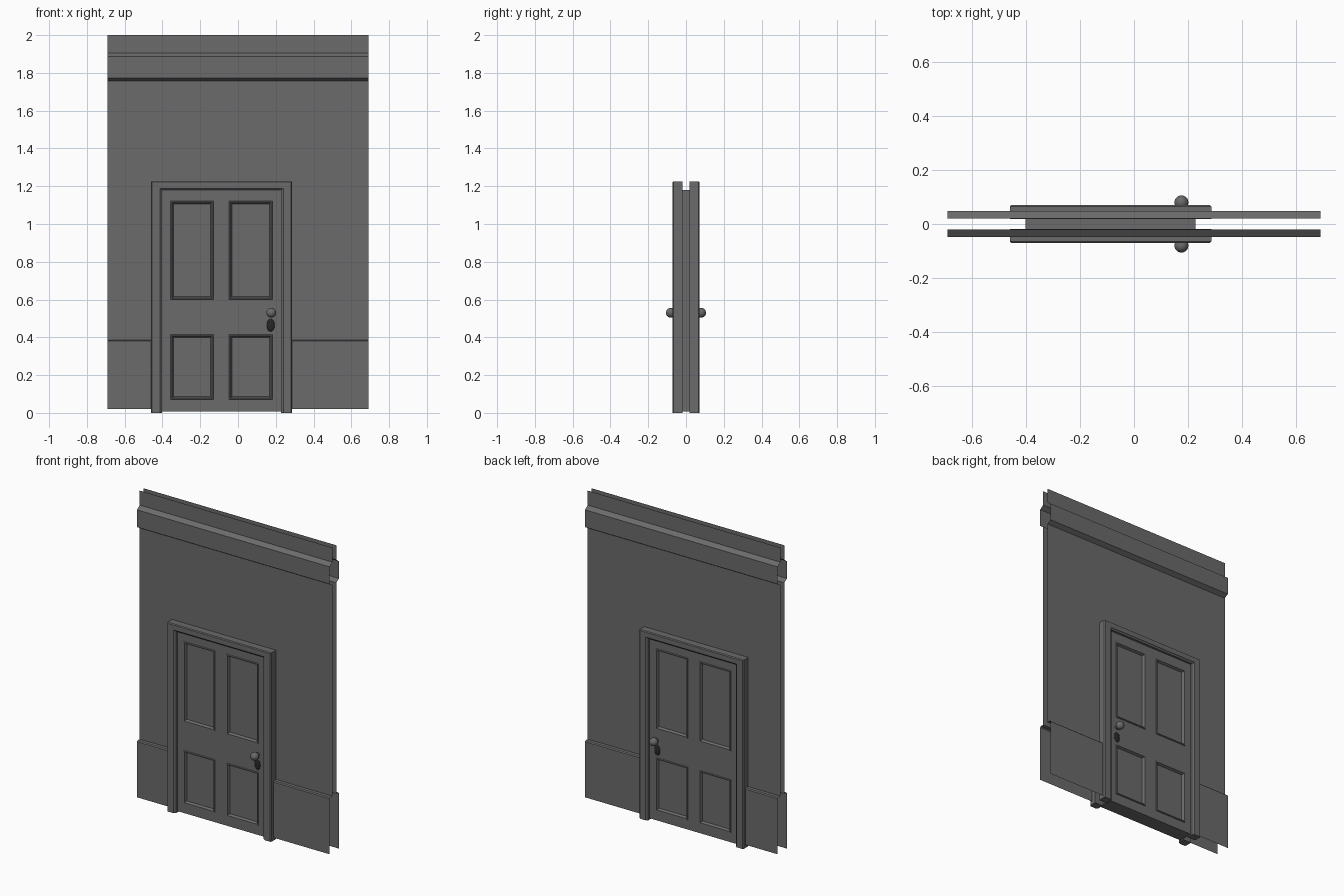
import bpy, bmesh, math
from mathutils import Matrix

if "Cube" in bpy.data.objects:
    bpy.data.objects.remove(bpy.data.objects["Cube"])

X0, X1, TOP = -0.402, 0.228, 1.18          # door opening
OX0, OX1, OTOP = -0.461, 0.287, 1.226      # outer edge of the trim
DOOR_Y = -0.048


def material(name, value):
    m = bpy.data.materials.new(name)
    m.diffuse_color = (value, value, value, 1)
    m.use_nodes = True
    m.node_tree.nodes["Principled BSDF"].inputs["Base Color"].default_value = m.diffuse_color
    return m


DARK = material("dark_grey", 0.145)
BLACK = material("black_metal", 0.02)


def finish(bm, name, smooth=False, recalc=True, mat=DARK):
    """Turn a front half into an object mirrored to the back."""
    if recalc:
        bmesh.ops.recalc_face_normals(bm, faces=bm.faces)
    me = bpy.data.meshes.new(name)
    bm.to_mesh(me)
    bm.free()
    me.materials.append(mat)
    ob = bpy.data.objects.new(name, me)
    bpy.context.collection.objects.link(ob)
    if smooth:
        for p in me.polygons:
            p.use_smooth = True
    m = ob.modifiers.new("back", 'MIRROR')
    m.use_axis = (False, True, False)
    m.merge_threshold = 0.0005


def wall_sheet(name, profile, xa, xb):
    """Single-sided sheet: (y, z) profile stretched along x."""
    bm = bmesh.new()
    rows = [[bm.verts.new((x, y, z)) for x in (xa, xb)] for y, z in profile]
    for a, b in zip(rows, rows[1:]):
        bm.faces.new((a[0], a[1], b[1], b[0]))
    finish(bm, name, recalc=False)


# wall: wainscot at the sides, plain wall, cornice band
lower = [(-0.048, 0.02), (-0.048, 0.381), (-0.042, 0.387), (-0.02, 0.387), (-0.02, 1.2)]
upper = [(-0.02, 1.2), (-0.02, 1.757), (-0.048, 1.774), (-0.048, 1.886),
         (-0.02, 1.906), (-0.02, 2.0)]
wall_sheet("wall_left", lower, -0.692, -0.43)
wall_sheet("wall_right", lower, 0.255, 0.692)
wall_sheet("wall_upper_cornice", upper, -0.692, 0.692)

# door trim: profile (0 = inner edge, 1 = outer edge; y) swept round the opening
bm = bmesh.new()
trim = [(0, -0.019), (0, -0.062), (0.12, -0.066), (0.2, -0.071),
        (0.9, -0.071), (1, -0.065), (1, -0.019)]
rings = [[], [], [], []]
for t, y in trim:
    xl, xr, zt = X0 + t * (OX0 - X0), X1 + t * (OX1 - X1), TOP + t * (OTOP - TOP)
    for ring, (x, z) in zip(rings, ((xl, 0), (xl, zt), (xr, zt), (xr, 0))):
        ring.append(bm.verts.new((x, y, z)))
n = len(trim)
for a, b in zip(rings, rings[1:]):
    for i in range(n):
        j = (i + 1) % n
        bm.faces.new((a[i], a[j], b[j], b[i]))
bm.faces.new(rings[0])
bm.faces.new(rings[-1])
finish(bm, "door_trim")

# door leaf: grid with four moulded, sunken panels
bm = bmesh.new()
xs = [X0, -0.357, -0.13, -0.048, 0.182, X1]
zs = [0.008, 0.07, 0.415, 0.6, 1.122, TOP]
grid = [[bm.verts.new((x, DOOR_Y, z)) for x in xs] for z in zs]
panels = []
for r in range(5):
    for c in range(5):
        f = bm.faces.new((grid[r][c], grid[r][c + 1], grid[r + 1][c + 1], grid[r + 1][c]))
        if r in (1, 3) and c in (1, 3):
            panels.append(f)
rim = [e for e in bm.edges if e.is_boundary]
bm.normal_update()
for width, depth in ((0.004, 0.005), (0.008, 0), (0.01, -0.016)):
    bmesh.ops.inset_individual(bm, faces=panels, thickness=width, depth=depth)
    bm.normal_update()
ext = bmesh.ops.extrude_edge_only(bm, edges=rim)
for v in ext["geom"]:
    if isinstance(v, bmesh.types.BMVert):
        v.co.y = 0
finish(bm, "door_leaf")

# knob: ball on a short neck
bm = bmesh.new()
turn = Matrix.Rotation(math.pi / 2, 4, 'X')
bmesh.ops.create_uvsphere(bm, u_segments=20, v_segments=12, radius=0.026,
                          matrix=Matrix.Translation((0.176, -0.08, 0.53)) @ turn)
bmesh.ops.create_cone(bm, cap_ends=True, segments=16, radius1=0.014, radius2=0.01, depth=0.03,
                      matrix=Matrix.Translation((0.176, -0.055, 0.53)) @ turn)
finish(bm, "door_knob", smooth=True)

# oval keyhole cover
bm = bmesh.new()
bmesh.ops.create_uvsphere(bm, u_segments=20, v_segments=10, radius=1,
                          matrix=Matrix.Translation((0.173, DOOR_Y, 0.464))
                          @ Matrix.Diagonal((0.021, 0.006, 0.034, 1)) @ turn)
finish(bm, "keyhole_cover", smooth=True, mat=BLACK)
